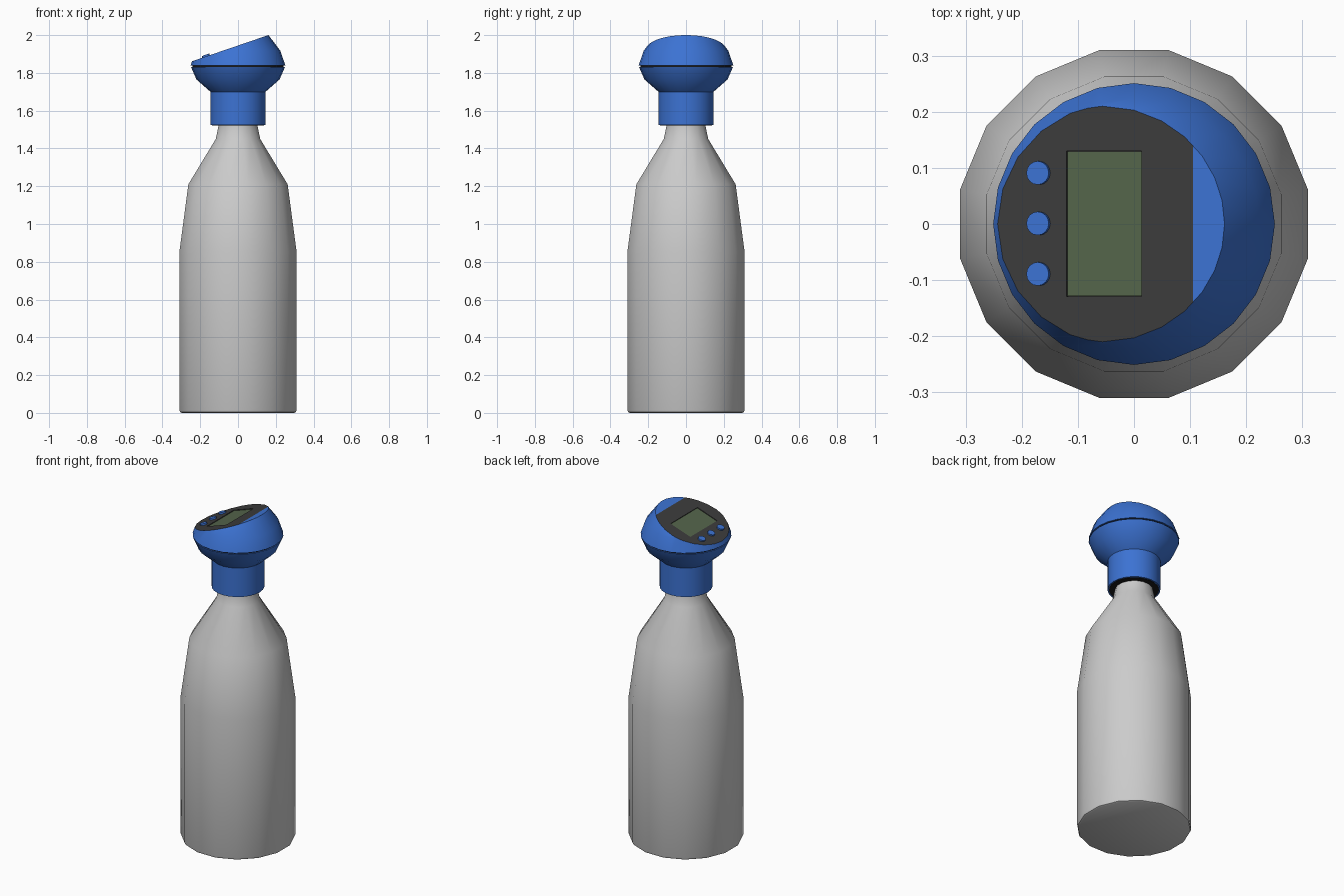
import bpy, bmesh, math
from mathutils import Matrix, Vector

if "Cube" in bpy.data.objects:
    bpy.data.objects.remove(bpy.data.objects["Cube"])


def material(name, rgb):
    m = bpy.data.materials.new(name)
    m.diffuse_color = (*rgb, 1)
    m.use_nodes = True
    m.node_tree.nodes["Principled BSDF"].inputs["Base Color"].default_value = m.diffuse_color
    return m


BLUE = material("blue_plastic", (0.045, 0.17, 0.65))
DARK = material("dark_plastic", (0.045, 0.045, 0.045))
GREEN = material("display_green", (0.09, 0.13, 0.07))
BLACK = material("seal_black", (0.01, 0.01, 0.01))


def finish(bm, name, mats=(), smooth=True):
    bmesh.ops.recalc_face_normals(bm, faces=bm.faces[:])
    me = bpy.data.meshes.new(name)
    bm.to_mesh(me)
    bm.free()
    ob = bpy.data.objects.new(name, me)
    bpy.context.collection.objects.link(ob)
    for m in mats:
        me.materials.append(m)
    if smooth:
        bpy.ops.object.select_all(action='DESELECT')
        ob.select_set(True)
        bpy.context.view_layer.objects.active = ob
        bpy.ops.object.shade_smooth_by_angle(angle=math.radians(35))
    return ob


def lathe(profile, sides, phase=0.0):
    """Closed solid of revolution from (radius, z) points, bottom to top."""
    bm = bmesh.new()
    rings = []
    for r, z in profile:
        angles = [phase + 2 * math.pi * i / sides for i in range(sides)]
        rings.append([bm.verts.new((r * math.cos(a), r * math.sin(a), z)) for a in angles])
    for lo, hi in zip(rings, rings[1:]):
        for i in range(sides):
            j = (i + 1) % sides
            bm.faces.new((lo[i], lo[j], hi[j], hi[i]))
    bm.faces.new(rings[0][::-1])
    bm.faces.new(rings[-1])
    return bm


# Slanted control face: z = Z0 + SLOPE * x
SLOPE = 0.342
Z0 = 1.945
TILT = math.atan(SLOPE)
NORMAL = Vector((-math.sin(TILT), 0, math.cos(TILT)))


def on_face(x, y, lift=0.0):
    p = Vector((x, y, Z0 + SLOPE * x)) + NORMAL * lift
    return Matrix.Translation(p) @ Matrix.Rotation(-TILT, 4, 'Y')


def face_box(name, x0, x1, y0, y1, low, high, mats):
    bm = bmesh.new()
    size = ((x1 - x0) / math.cos(TILT), y1 - y0, high - low)
    mat = on_face((x0 + x1) / 2, (y0 + y1) / 2, (low + high) / 2)
    bmesh.ops.create_cube(bm, size=1, matrix=mat @ Matrix.Diagonal((*size, 1)))
    return finish(bm, name, mats, smooth=False)


# Bottle body with shoulder and neck
body = [(0.304, 0), (0.312, 0.004), (0.316, 0.014), (0.316, 0.855), (0.268, 1.21),
        (0.12, 1.45), (0.104, 1.525), (0.104, 1.6)]
finish(lathe(body, 16, math.pi / 16), "bottle_body")

# Collar and lower half of the head
lower = [(0.146, 1.524), (0.146, 1.70), (0.22, 1.765), (0.249, 1.832)]
finish(lathe(lower, 24), "collar_and_bowl", [BLUE])

# Dark underside of the collar and the seam ring in the head
finish(lathe([(0.138, 1.5225), (0.138, 1.53)], 24), "collar_seal", [BLACK])
finish(lathe([(0.242, 1.828), (0.242, 1.845)], 24), "head_seam", [BLACK])

# Upper half of the head, sliced off by the slanted control face
bm = lathe([(0.251, 1.839), (0.224, 1.917), (0.16, 2.002), (0.10, 2.05)], 24)
cut = bmesh.ops.bisect_plane(bm, geom=bm.verts[:] + bm.edges[:] + bm.faces[:],
                             plane_co=(0, 0, Z0), plane_no=NORMAL, clear_outer=True)
rim = [e for e in cut["geom_cut"] if isinstance(e, bmesh.types.BMEdge)]
top = bmesh.ops.contextual_create(bm, geom=rim)["faces"][0]
bmesh.ops.bisect_plane(bm, geom=list(top.verts) + list(top.edges) + [top],
                       plane_co=(0.105, 0, 0), plane_no=(1, 0, 0))
bm.normal_update()
for f in bm.faces:
    if abs(f.normal.dot(NORMAL)) > 0.999 and f.calc_center_median().x < 0.1:
        f.material_index = 1
head = finish(bm, "head_top", [BLUE, DARK])

# Recessed display window
cutter = face_box("display_cutter", -0.12, 0.013, -0.129, 0.13, -0.008, 0.02, [BLUE, DARK])
for p in cutter.data.polygons:
    p.material_index = 1
cutter.hide_render = True
cutter.hide_set(True)
mod = head.modifiers.new("display_recess", 'BOOLEAN')
mod.operation = 'DIFFERENCE'
mod.solver = 'EXACT'
mod.object = cutter
face_box("display", -0.1195, 0.0125, -0.1285, 0.1295, -0.012, -0.004, [GREEN])

# Row of three buttons
for i, y in enumerate((-0.089, 0.001, 0.091)):
    bm = bmesh.new()
    bmesh.ops.create_cone(bm, cap_ends=True, segments=16, radius1=0.021, radius2=0.021,
                          depth=0.018, matrix=on_face(-0.169, y))
    finish(bm, f"button_{i + 1}", [BLUE])
